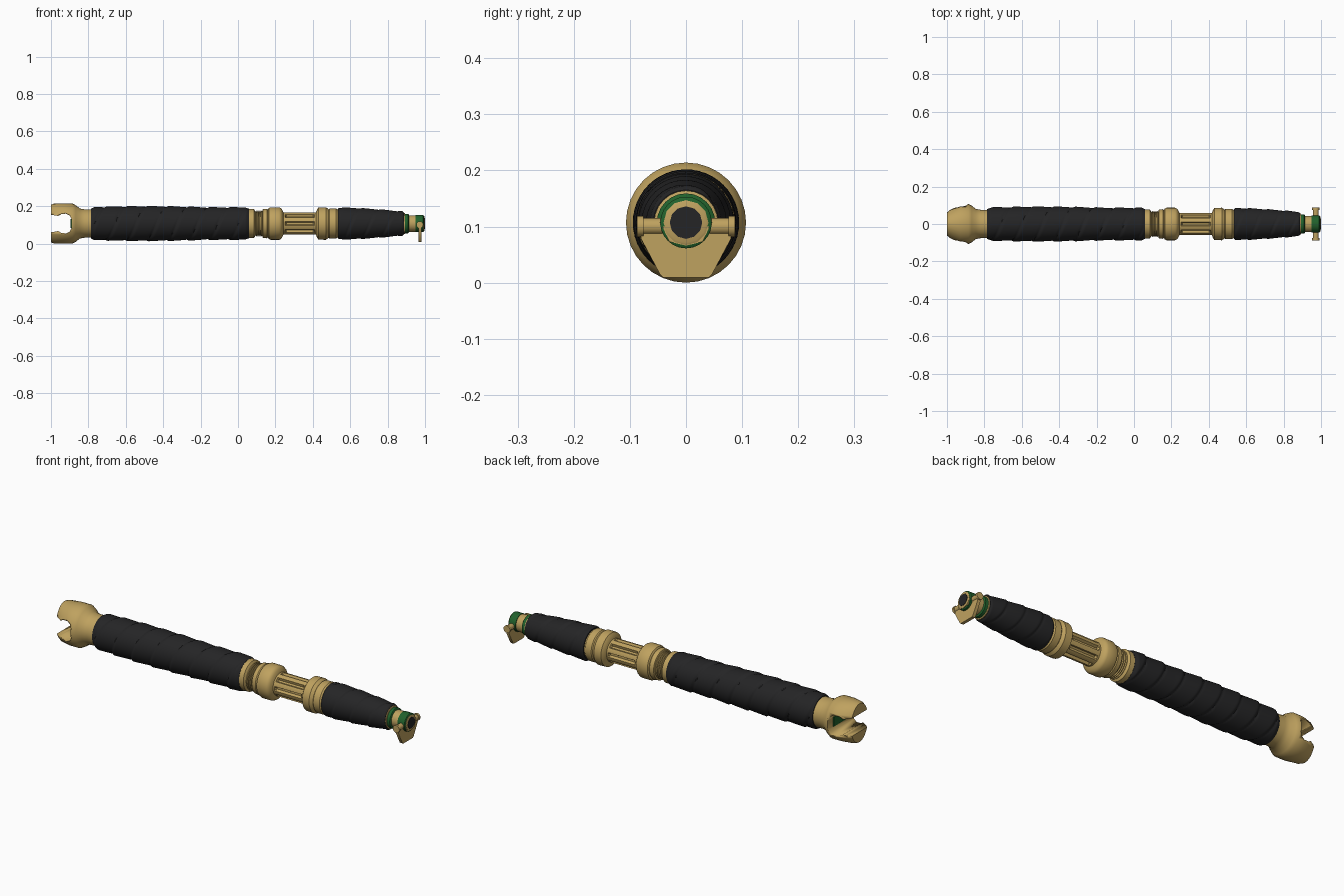
import bpy, bmesh, math

if "Cube" in bpy.data.objects:
    bpy.data.objects.remove(bpy.data.objects["Cube"])

CZ = 0.107  # height of the long axis


def material(name, rgb):
    m = bpy.data.materials.new(name)
    m.diffuse_color = (*rgb, 1)
    m.use_nodes = True
    m.node_tree.nodes["Principled BSDF"].inputs["Base Color"].default_value = m.diffuse_color
    return m


GOLD = material("brass gold", (0.52, 0.36, 0.115))
BLACK = material("wrap black", (0.018, 0.018, 0.019))
GREEN = material("dark green", (0.015, 0.12, 0.025))


def finish(name, bm, mat, angle=35):
    bmesh.ops.recalc_face_normals(bm, faces=bm.faces[:])
    me = bpy.data.meshes.new(name)
    bm.to_mesh(me)
    bm.free()
    me.materials.append(mat)
    ob = bpy.data.objects.new(name, me)
    bpy.context.collection.objects.link(ob)
    bpy.ops.object.select_all(action='DESELECT')
    ob.select_set(True)
    bpy.context.view_layer.objects.active = ob
    bpy.ops.object.shade_smooth_by_angle(angle=math.radians(angle))
    return ob


def tube(name, xs, radius, mat, segs=32, y_scale=lambda x: 1, angle=35):
    """Closed solid along x; radius(i, x, theta) gives the surface."""
    bm = bmesh.new()
    rings = []
    for i, x in enumerate(xs):
        ring = []
        for k in range(segs):
            t = 2 * math.pi * k / segs
            r = radius(i, x, t)
            ring.append(bm.verts.new((x, r * math.cos(t) * y_scale(x), CZ + r * math.sin(t))))
        rings.append(ring)
    for a, b in zip(rings, rings[1:]):
        for k in range(segs):
            n = (k + 1) % segs
            bm.faces.new((a[k], a[n], b[n], b[k]))
    bm.faces.new(rings[0])
    bm.faces.new(rings[-1])
    return finish(name, bm, mat, angle)


def lathe(name, profile, mat, segs=32, **kw):
    return tube(name, [p[0] for p in profile], lambda i, x, t: profile[i][1], mat, segs, **kw)


def prism(name, outline, axis, lo, hi, mat):
    """Extrude a 2D outline along x (outline in y,z) or y (outline in x,z)."""
    bm = bmesh.new()
    ends = []
    for d in (lo, hi):
        ends.append([bm.verts.new((d, u, v) if axis == 'x' else (u, d, v)) for u, v in outline])
    bm.faces.new(ends[0])
    bm.faces.new(ends[1])
    n = len(outline)
    for k in range(n):
        bm.faces.new((ends[0][k], ends[0][(k + 1) % n], ends[1][(k + 1) % n], ends[1][k]))
    return finish(name, bm, mat)


def cut(ob, cutter):
    mod = ob.modifiers.new("cut", 'BOOLEAN')
    mod.operation = 'DIFFERENCE'
    mod.solver = 'EXACT'
    mod.object = cutter
    bpy.ops.object.select_all(action='DESELECT')
    ob.select_set(True)
    bpy.context.view_layer.objects.active = ob
    bpy.ops.object.modifier_apply(modifier=mod.name)
    bpy.data.objects.remove(cutter)


def wrap(name, x0, x1, steps, base, lead, amp):
    """Grip with overlapping two-start spiral wrapping."""
    def radius(i, x, t):
        u = (x - x0) / (x1 - x0)
        f = (2 * (x / lead + t / (2 * math.pi))) % 1
        bump = min(1, f / 0.15) * (1 - 0.55 * f)
        edge = min(1, min(u, 1 - u) / 0.02)
        return base(u) + amp * bump * edge
    xs = [x0 + (x1 - x0) * i / steps for i in range(steps + 1)]
    return tube(name, xs, radius, BLACK, 48, angle=40)


# Forked pommel: flared drum, tapered in width at its mouth, with a through notch
pommel = lathe("pommel", [(-1, .1), (-.985, .106), (-.93, .107), (-.885, .107), (-.868, .098),
                          (-.845, .08), (-.82, .076), (-.78, .076)], GOLD, 32,
               y_scale=lambda x: 1 if x > -.94 else 1 - .3 * (-.94 - x) / .06)
half = [(-1.03, .05), (-.975, .043), (-.962, .04), (-.945, .05), (-.92, .053), (-.9, .043), (-.89, .025)]
notch = [(x, CZ + h) for x, h in half] + [(x, CZ - h) for x, h in reversed(half)]
cut(pommel, prism("notch_cutter", notch, 'y', -.2, .2, GOLD))
prism("pommel_core", [(-.06, CZ - .024), (.06, CZ - .024), (.06, CZ + .024), (-.06, CZ + .024)],
      'x', -.895, -.885, GREEN)

# Wrapped grips
wrap("main_grip", -.785, .06, 170, lambda u: .079 + .006 * math.sin(math.pi * min(1, u * 1.3 + .05)),
     .22, .011)
wrap("front_grip", .535, .888, 80, lambda u: .08 - .022 * u ** 1.6, .2, .008)

# Threaded collar behind the neck
thread = [(.05, .078), (.085, .078), (.09, .07)]
for i in range(4):
    x = .093 + i * .01
    thread += [(x, .063), (x + .003, .07), (x + .006, .07), (x + .008, .063)]
lathe("threaded_ring", thread + [(.14, .063)], GOLD)
lathe("rear_collar", [(.13, .068), (.133, .077), (.155, .079), (.16, .075), (.165, .083), (.175, .087),
                      (.22, .087), (.23, .082), (.236, .074), (.245, .055)], GOLD)

# Fluted neck
neck_xs = [.235, .252, .258, .402, .408, .425]


def flute(i, x, t):
    slot = math.cos(8 * t) > .1
    return .046 if slot and i in (2, 3) else .059


tube("fluted_neck", neck_xs, flute, GOLD, 64)
lathe("front_collar", [(.415, .055), (.423, .076), (.43, .086), (.47, .087), (.48, .08), (.485, .076),
                       (.49, .081), (.525, .081), (.53, .077), (.54, .072)], GOLD)

# Emitter tip: green bands around a gold barrel, with a dark bore
lathe("tip_seat", [(.88, .057), (.892, .057), (.895, .05)], GOLD, 24)
lathe("tip_rear_band", [(.89, .047), (.893, .052), (.91, .052), (.914, .046)], GREEN, 24)
lathe("tip_barrel", [(.9, .044), (.96, .044)], GOLD, 24)
lathe("tip_front_band", [(.948, .038), (.95, .046), (.99, .046), (.994, .04)], GREEN, 24)
lathe("muzzle", [(.98, .04), (.996, .04), (.998, .036)], GOLD, 12)
lathe("bore", [(.985, .029), (1.0, .029)], BLACK, 12)

# Hinged latch: cross pin with end caps, and the hanging shield plate
def cross_pin(name, y0, y1, r):
    ring = [(.972 + r * math.cos(a * math.pi / 6), .1 + r * math.sin(a * math.pi / 6)) for a in range(12)]
    prism(name, ring, 'y', y0, y1, GOLD)


cross_pin("latch_pin", -.082, .082, .015)
for side, s in (("left", -1), ("right", 1)):
    cross_pin(side + "_pin_cap", *sorted((s * .076, s * .087)), .019)
prism("latch_plate", [(-.08, .112), (-.08, .078), (-.046, .014), (-.04, .009), (.04, .009), (.046, .014),
                      (.08, .078), (.08, .112)], 'x', .964, .98, GOLD)
prism("latch_rib", [(-.042, .1), (-.03, .073), (0, .066), (.03, .073), (.042, .1)], 'x', .975, .995, GOLD)
